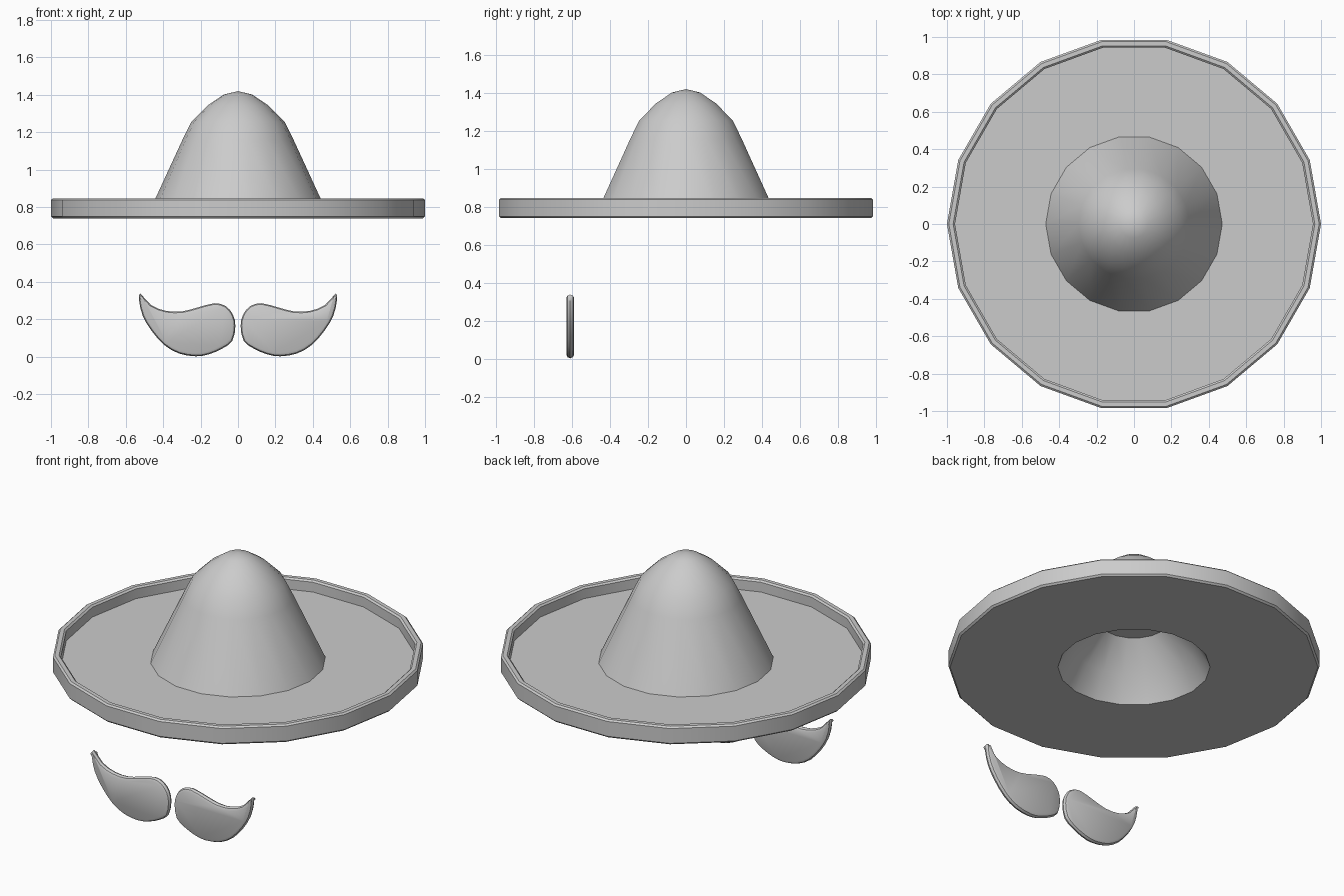
import bpy, bmesh, math
from mathutils import Vector

if "Cube" in bpy.data.objects:
    bpy.data.objects.remove(bpy.data.objects["Cube"])


def finish(name, bm, angle):
    bmesh.ops.recalc_face_normals(bm, faces=bm.faces)
    me = bpy.data.meshes.new(name)
    bm.to_mesh(me)
    bm.free()
    ob = bpy.data.objects.new(name, me)
    bpy.context.collection.objects.link(ob)
    bpy.ops.object.select_all(action='DESELECT')
    ob.select_set(True)
    bpy.context.view_layer.objects.active = ob
    bpy.ops.object.shade_smooth_by_angle(angle=math.radians(angle))
    return ob


def bridge(bm, rings):
    for a, b in zip(rings, rings[1:]):
        n = len(a)
        for i in range(n):
            j = (i + 1) % n
            bm.faces.new((a[i], a[j], b[j], b[i]))


def lathe(name, profile, sides, angle):
    bm = bmesh.new()
    rings = [[bm.verts.new((r * math.cos(math.tau * i / sides),
                            r * math.sin(math.tau * i / sides), z))
              for i in range(sides)] for r, z in profile]
    bridge(bm, rings)
    bmesh.ops.remove_doubles(bm, verts=bm.verts, dist=1e-5)
    bmesh.ops.dissolve_degenerate(bm, edges=bm.edges, dist=1e-6)
    return finish(name, bm, angle)


# Hat: crown, sunken brim, raised rim, underside and hollow in one profile
hat_profile = [
    (0, 1.42), (0.075, 1.402), (0.16, 1.345), (0.25, 1.255), (0.297, 1.16),
    (0.472, 0.78),                                        # crown meets brim
    (0.957, 0.78), (0.957, 0.838), (0.967, 0.847),        # inside of rim
    (0.99, 0.847), (1.0, 0.838), (1.0, 0.75), (0.99, 0.74),  # outside of rim
    (0.41, 0.74), (0.33, 0.88), (0.19, 1.03), (0, 1.03),  # underside and hollow
]
lathe("hat", hat_profile, 18, 32)

# Moustache: one rounded half from an outline, mirrored across x
outline = [
    (0.522, 0.338), (0.465, 0.276), (0.385, 0.245), (0.30, 0.242), (0.22, 0.262),
    (0.125, 0.286), (0.065, 0.27), (0.027, 0.225), (0.014, 0.165), (0.03, 0.085),
    (0.085, 0.043), (0.155, 0.013), (0.225, 0.002), (0.315, 0.017), (0.395, 0.063),
    (0.465, 0.142), (0.51, 0.22), (0.529, 0.30),
]
ctrl = [Vector(p) for p in outline]
n = len(ctrl)
pts = []
for i in range(n):
    p0, p1, p2, p3 = (ctrl[(i + k) % n] for k in (-1, 0, 1, 2))
    pts += [p1, (p1 + p2) * 0.5625 - (p0 + p3) * 0.0625]
m = len(pts)
inward = []
for i in range(m):
    t = (pts[(i + 1) % m] - pts[i - 1]).normalized()
    inward.append(Vector((-t.y, t.x)))

bm = bmesh.new()
rings = []
for inset, y in ((0.018, -0.63), (0.006, -0.624), (0, -0.61), (0.006, -0.596), (0.018, -0.59)):
    rings.append([bm.verts.new((p.x + d.x * inset, y, p.y + d.y * inset))
                  for p, d in zip(pts, inward)])
bridge(bm, rings)
bm.faces.new(rings[0])
bm.faces.new(rings[-1])
moustache = finish("moustache", bm, 40)
mirror = moustache.modifiers.new("mirror", 'MIRROR')
mirror.use_axis[0] = True
